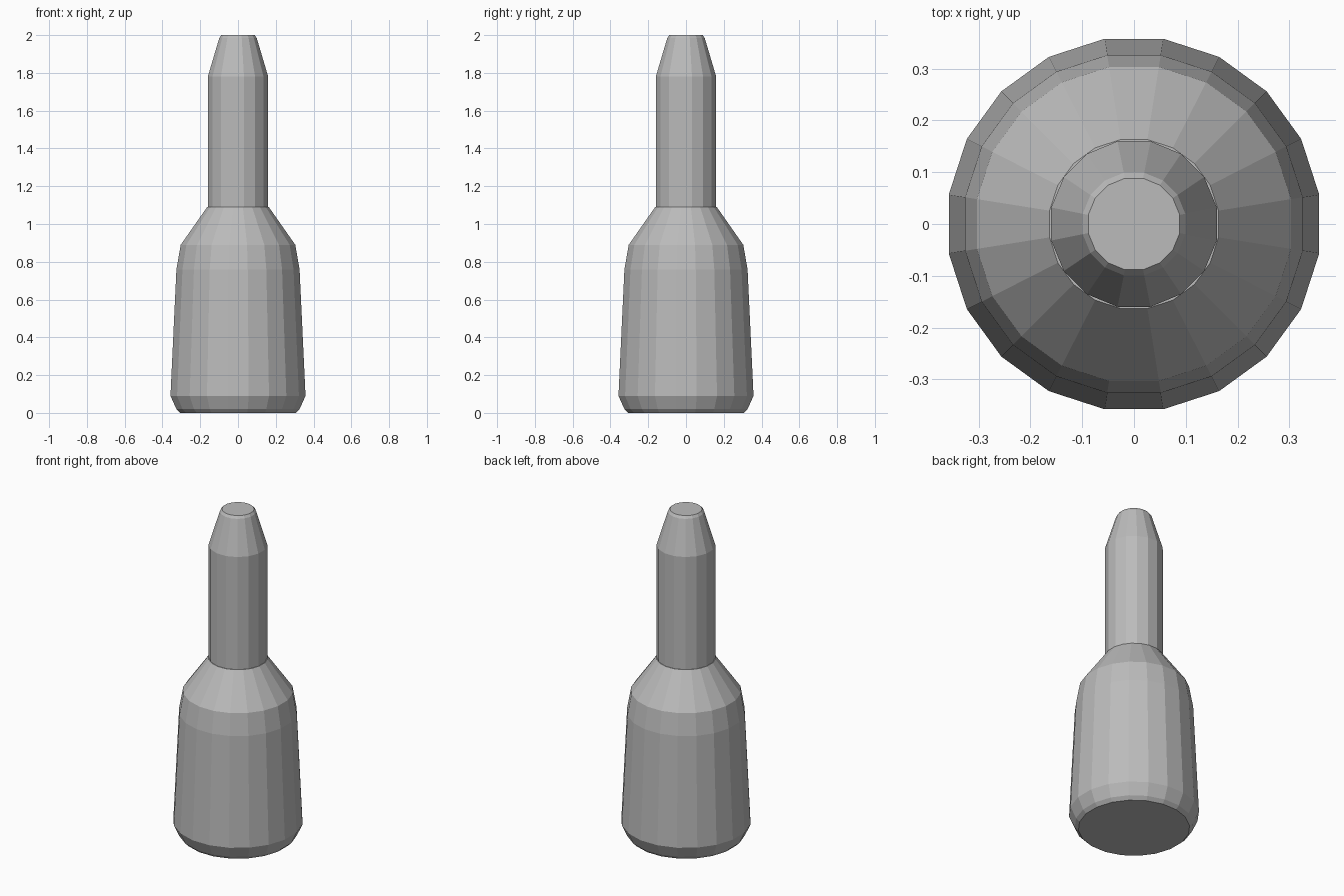
import bpy, bmesh, math

cube = bpy.data.objects.get("Cube")
if cube:
    bpy.data.objects.remove(cube, do_unlink=True)

# Single plain grey material
grey = bpy.data.materials.new("plain_grey")
grey.use_nodes = True
colour = (0.5, 0.5, 0.5, 1)
grey.diffuse_color = colour
grey.node_tree.nodes["Principled BSDF"].inputs["Base Color"].default_value = colour


def lathe(name, profile, sides):
    """Turn a (radius, height) profile into a closed, flat-faceted solid."""
    bm = bmesh.new()
    rings = []
    for radius, z in profile:
        ring = []
        for i in range(sides):
            a = math.tau * (i + 0.5) / sides
            ring.append(bm.verts.new((radius * math.cos(a), radius * math.sin(a), z)))
        rings.append(ring)
    for low, high in zip(rings, rings[1:]):
        for i in range(sides):
            j = (i + 1) % sides
            bm.faces.new((low[i], low[j], high[j], high[i]))
    bm.faces.new(rings[0][::-1])
    bm.faces.new(rings[-1])
    mesh = bpy.data.meshes.new(name)
    bm.to_mesh(mesh)
    bm.free()
    mesh.materials.append(grey)
    obj = bpy.data.objects.new(name, mesh)
    bpy.context.collection.objects.link(obj)
    return obj


# Wide tapering body with a bevelled foot and sloped shoulder
lathe("body", [(0.31, 0), (0.33, 0.02), (0.362, 0.09), (0.33, 0.76),
               (0.307, 0.89), (0.165, 1.09)], 20)

# Slim neck with a tapered tip, seated in the shoulder
lathe("neck", [(0.163, 1.04), (0.163, 1.78), (0.101, 1.985), (0.09, 2.0)], 16)
